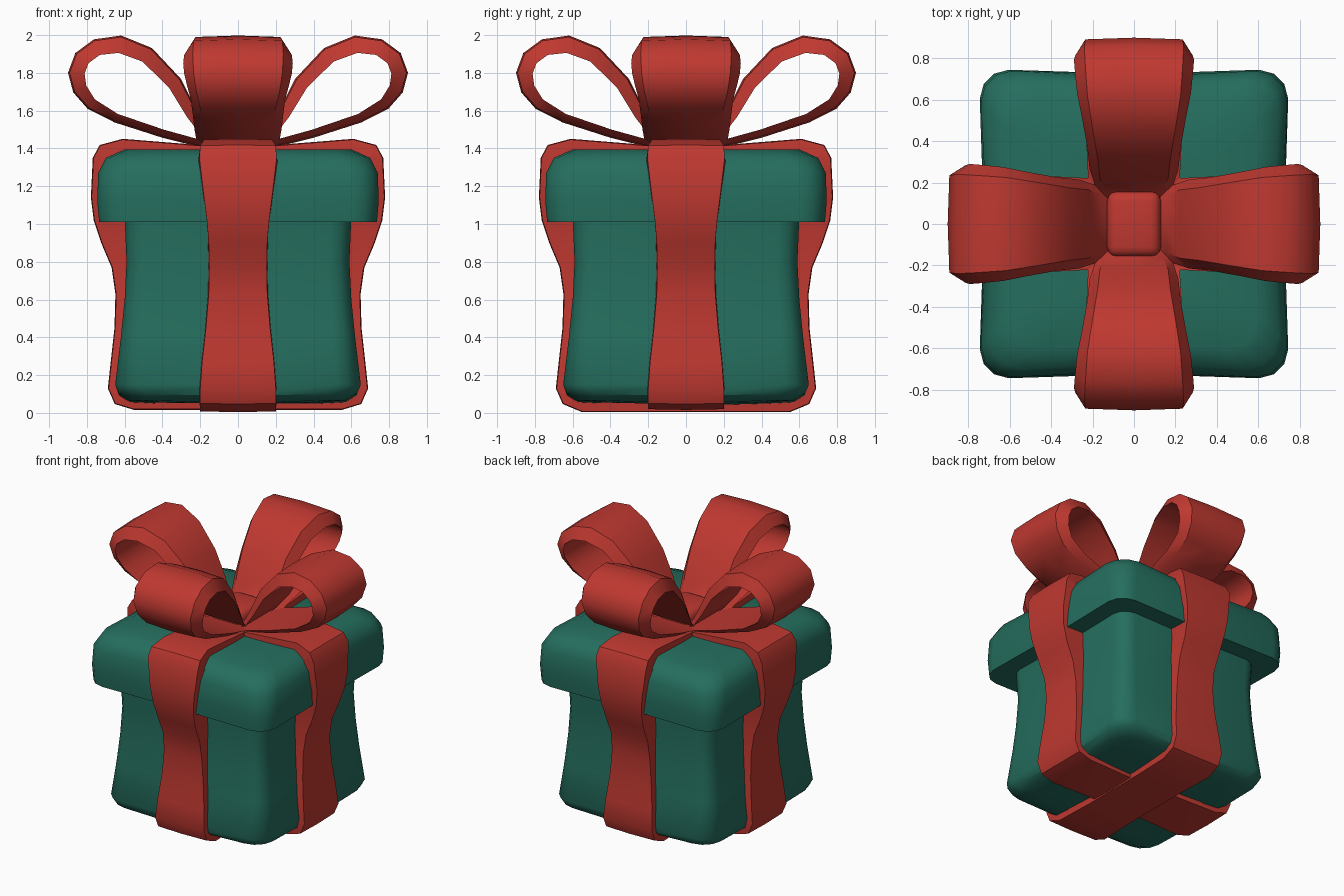
import bpy, bmesh
from math import radians, cos, sin, pi
from mathutils import Vector, Matrix

old = bpy.data.objects.get("Cube")
if old:
    bpy.data.objects.remove(old)


def material(name, rgb):
    m = bpy.data.materials.new(name)
    m.use_nodes = True
    m.diffuse_color = (*rgb, 1)
    bsdf = m.node_tree.nodes["Principled BSDF"]
    bsdf.inputs["Base Color"].default_value = (*rgb, 1)
    bsdf.inputs["Roughness"].default_value = 0.7
    return m


GREEN = material("green paper", (0.018, 0.155, 0.112))
RED = material("red ribbon", (0.52, 0.040, 0.030))


def finish(bm, name, mat, angle=40):
    bmesh.ops.recalc_face_normals(bm, faces=bm.faces)
    mesh = bpy.data.meshes.new(name)
    bm.to_mesh(mesh)
    bm.free()
    mesh.materials.append(mat)
    ob = bpy.data.objects.new(name, mesh)
    bpy.context.collection.objects.link(ob)
    bpy.ops.object.select_all(action='DESELECT')
    ob.select_set(True)
    bpy.context.view_layer.objects.active = ob
    bpy.ops.object.shade_smooth_by_angle(angle=radians(angle))
    return ob


def bridge(bm, rings, closed):
    n = len(rings[0])
    pairs = list(zip(rings, rings[1:]))
    if closed:
        pairs.append((rings[-1], rings[0]))
    else:
        bm.faces.new(rings[0])
        bm.faces.new(rings[-1])
    for a, b in pairs:
        for i in range(n):
            j = (i + 1) % n
            bm.faces.new((a[i], a[j], b[j], b[i]))


def rounded_box(name, levels):
    """Loft of rounded squares: (z, half size, corner radius, side sag, corner lift)."""
    bm = bmesh.new()
    rings = []
    for z, half, r, sag, lift in levels:
        ring = []
        for q in range(4):
            turn = Matrix.Rotation(q * pi / 2, 3, 'Z')
            ring.append(bm.verts.new(turn @ Vector((half - sag, 0, z))))
            for k in range(4):
                a = k * pi / 6
                p = Vector((half - r + r * cos(a), half - r + r * sin(a), z + lift))
                ring.append(bm.verts.new(turn @ p))
        rings.append(ring)
    bridge(bm, rings, False)
    return finish(bm, name, GREEN)


def strip(name, path, flare, crown, closed, turn):
    """Ribbon along a path of (out, z, half width, thickness), turned about z."""
    bm = bmesh.new()
    rings = []
    n = len(path)
    for i, (u, z, w, t) in enumerate(path):
        before = path[i - 1] if closed or i else path[i]
        after = path[(i + 1) % n] if closed or i < n - 1 else path[i]
        d = Vector((after[0] - before[0], after[1] - before[1])).normalized()
        iu, iz = u - d.y * t, z + d.x * t
        cu, cz = u + d.y * crown, z - d.x * crown
        section = [(u, -w, z), (cu, 0, cz), (u, w, z),
                   (iu, w + flare, iz), (iu, -w - flare, iz)]
        rings.append([bm.verts.new(p) for p in section])
    bridge(bm, rings, closed)
    bmesh.ops.rotate(bm, verts=bm.verts, matrix=Matrix.Rotation(turn, 3, 'Z'))
    return finish(bm, name, RED)


# Box body with a narrow waist
rounded_box("box_body", [
    (0.045, 0.45, 0.12, 0.00, 0.01),
    (0.05, 0.57, 0.14, 0.00, 0.015),
    (0.09, 0.63, 0.14, 0.00, 0.01),
    (0.15, 0.65, 0.13, 0.01, 0),
    (0.40, 0.62, 0.12, 0.02, 0),
    (0.60, 0.60, 0.11, 0.02, 0),
    (0.80, 0.59, 0.11, 0.02, 0),
    (1.04, 0.60, 0.11, 0.01, 0)])

# Overhanging lid
rounded_box("box_lid", [
    (1.015, 0.56, 0.10, 0.01, 0),
    (1.01, 0.735, 0.13, 0.01, 0),
    (1.12, 0.745, 0.14, 0.02, 0),
    (1.27, 0.74, 0.15, 0.03, 0),
    (1.35, 0.70, 0.16, 0.03, 0),
    (1.395, 0.60, 0.16, 0.02, 0),
    (1.385, 0.30, 0.08, 0.0, 0)])

# Ribbons wrapped around the box, crossing at top and bottom
wrap = [(0.25, 0.02, 0.19, 0.05), (0.55, 0.02, 0.20, 0.06), (0.65, 0.05, 0.20, 0.08),
        (0.685, 0.13, 0.20, 0.08), (0.67, 0.27, 0.19, 0.08), (0.65, 0.45, 0.17, 0.08),
        (0.645, 0.63, 0.155, 0.09), (0.665, 0.77, 0.152, 0.12), (0.72, 0.90, 0.155, 0.16),
        (0.76, 1.02, 0.165, 0.15), (0.775, 1.14, 0.18, 0.09), (0.765, 1.35, 0.205, 0.08),
        (0.73, 1.415, 0.20, 0.08), (0.61, 1.447, 0.18, 0.07), (0.40, 1.43, 0.18, 0.06),
        (0.15, 1.41, 0.18, 0.05)]
for name, turn, drop in (("ribbon_across", 0, 0), ("ribbon_front_to_back", pi / 2, 0.012)):
    half = [(u, z - (drop if z < 0.04 else 0), w, t) for u, z, w, t in wrap]
    whole = half + [(-u, z, w, t) for u, z, w, t in reversed(half)]
    strip(name, whole, 0.005, 0.004, True, turn)

# Four bow loops, from the knot along the underside, round the tip and back
loop = [(0.08, 1.40, 0.12, 0.03), (0.20, 1.415, 0.17, 0.03), (0.40, 1.465, 0.18, 0.035),
        (0.65, 1.545, 0.19, 0.04), (0.79, 1.615, 0.20, 0.055), (0.865, 1.70, 0.22, 0.07),
        (0.892, 1.80, 0.235, 0.08), (0.855, 1.90, 0.24, 0.08), (0.76, 1.97, 0.235, 0.08),
        (0.62, 1.99, 0.225, 0.085), (0.46, 1.925, 0.20, 0.08), (0.31, 1.765, 0.175, 0.07),
        (0.22, 1.59, 0.165, 0.055), (0.16, 1.49, 0.14, 0.04), (0.09, 1.43, 0.10, 0.02)]
for i, side in enumerate(("left", "back", "right", "front")):
    strip("bow_loop_" + side, loop, 0.05, 0.008, False, i * pi / 2)

# Rounded knot in the middle of the bow
bm = bmesh.new()
bmesh.ops.create_cube(bm, size=1)
bmesh.ops.scale(bm, vec=(0.26, 0.32, 0.15), verts=bm.verts)
bmesh.ops.translate(bm, vec=(0, 0, 1.45), verts=bm.verts)
bmesh.ops.bevel(bm, geom=bm.edges[:], offset=0.05, segments=3, profile=0.5, affect='EDGES')
finish(bm, "bow_knot", RED)
